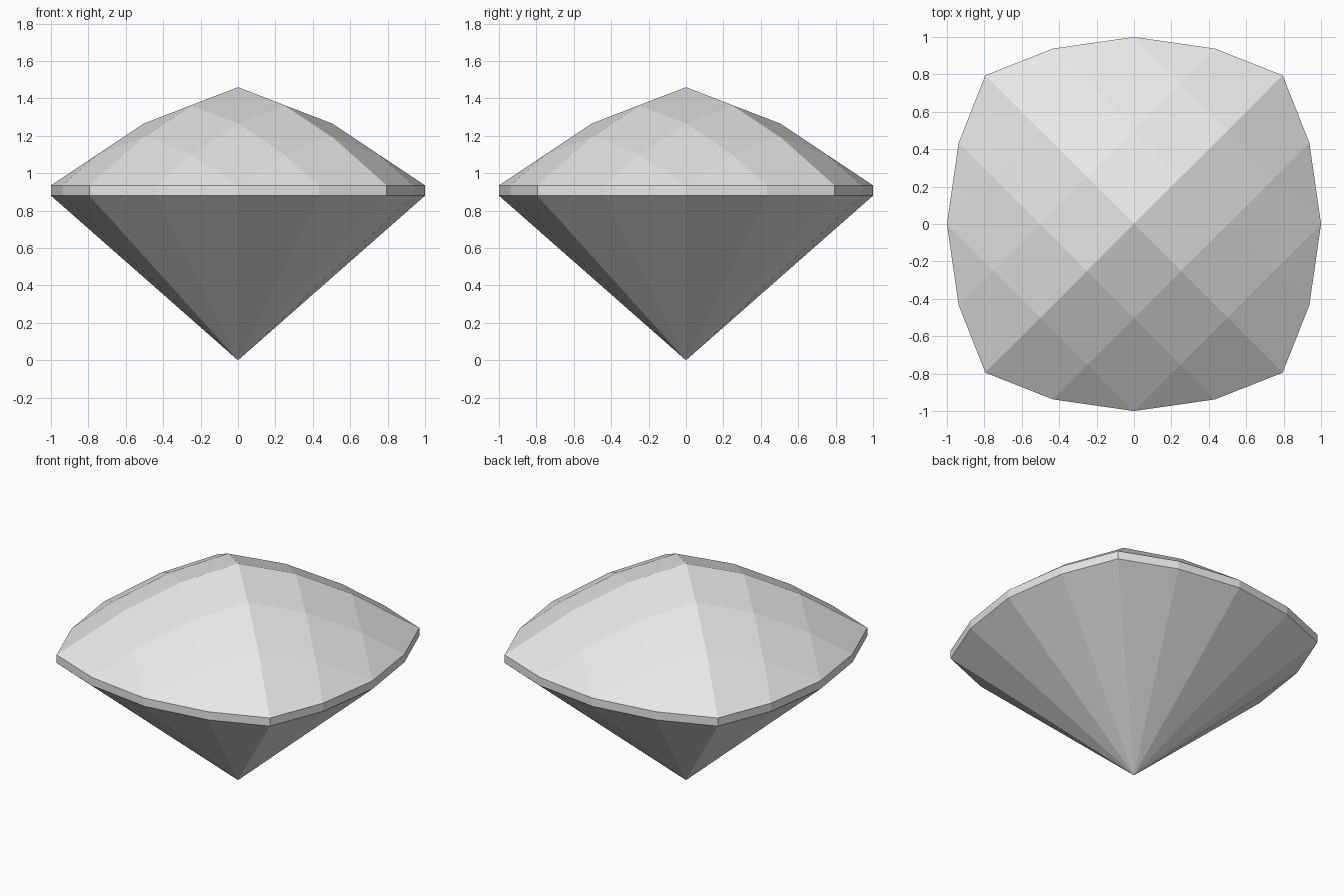
import bpy, bmesh, math

cube = bpy.data.objects.get("Cube")
if cube:
    bpy.data.objects.remove(cube, do_unlink=True)

# Single pale grey for the whole gem
grey = bpy.data.materials.new("pale_grey")
grey.use_nodes = True
color = (0.8, 0.8, 0.8, 1)
grey.diffuse_color = color
grey.node_tree.nodes["Principled BSDF"].inputs["Base Color"].default_value = color


def add_object(name, bm):
    mesh = bpy.data.meshes.new(name)
    bm.to_mesh(mesh)
    bm.free()
    mesh.materials.append(grey)
    bpy.context.collection.objects.link(bpy.data.objects.new(name, mesh))


APEX, GIRDLE_BASE = 1.46, 0.88
half_profile = [(0.2525, 0.0975), (0.5, 0.2625), (1.0, 0.7075)]  # distance, drop
profile = [(-u, d) for u, d in reversed(half_profile)] + [(0, 0)] + half_profile
girdle_top = APEX - 2 * half_profile[1][1]

# Crown: one faceted profile swept along another on the diagonals, cut flat at the girdle
bm = bmesh.new()
rows = [[bm.verts.new((u - v, u + v, APEX - du - dv)) for v, dv in profile]
        for u, du in profile]
for r0, r1 in zip(rows, rows[1:]):
    for j in range(len(r0) - 1):
        bm.faces.new((r0[j], r1[j], r1[j + 1], r0[j + 1]))
bmesh.ops.bisect_plane(bm, geom=bm.verts[:] + bm.edges[:] + bm.faces[:], dist=0.0005,
                       plane_co=(0, 0, girdle_top), plane_no=(0, 0, 1), clear_inner=True)
bmesh.ops.remove_doubles(bm, verts=bm.verts[:], dist=0.001)
bm.normal_update()
rim = sorted(((v.co.x, v.co.y) for v in bm.verts if v.co.z < girdle_top + 0.001),
             key=lambda p: math.atan2(p[1], p[0]))
add_object("crown", bm)


def ring(bm, z):
    return [bm.verts.new((x, y, z)) for x, y in rim]


# Girdle: thin upright band around the rim
bm = bmesh.new()
low, high = ring(bm, GIRDLE_BASE), ring(bm, girdle_top)
for i in range(len(rim)):
    bm.faces.new((low[i - 1], low[i], high[i], high[i - 1]))
add_object("girdle", bm)

# Pavilion: facets running down to the point
bm = bmesh.new()
edge = ring(bm, GIRDLE_BASE)
tip = bm.verts.new((0, 0, 0))
for i in range(len(rim)):
    bm.faces.new((edge[i], edge[i - 1], tip))
add_object("pavilion", bm)
